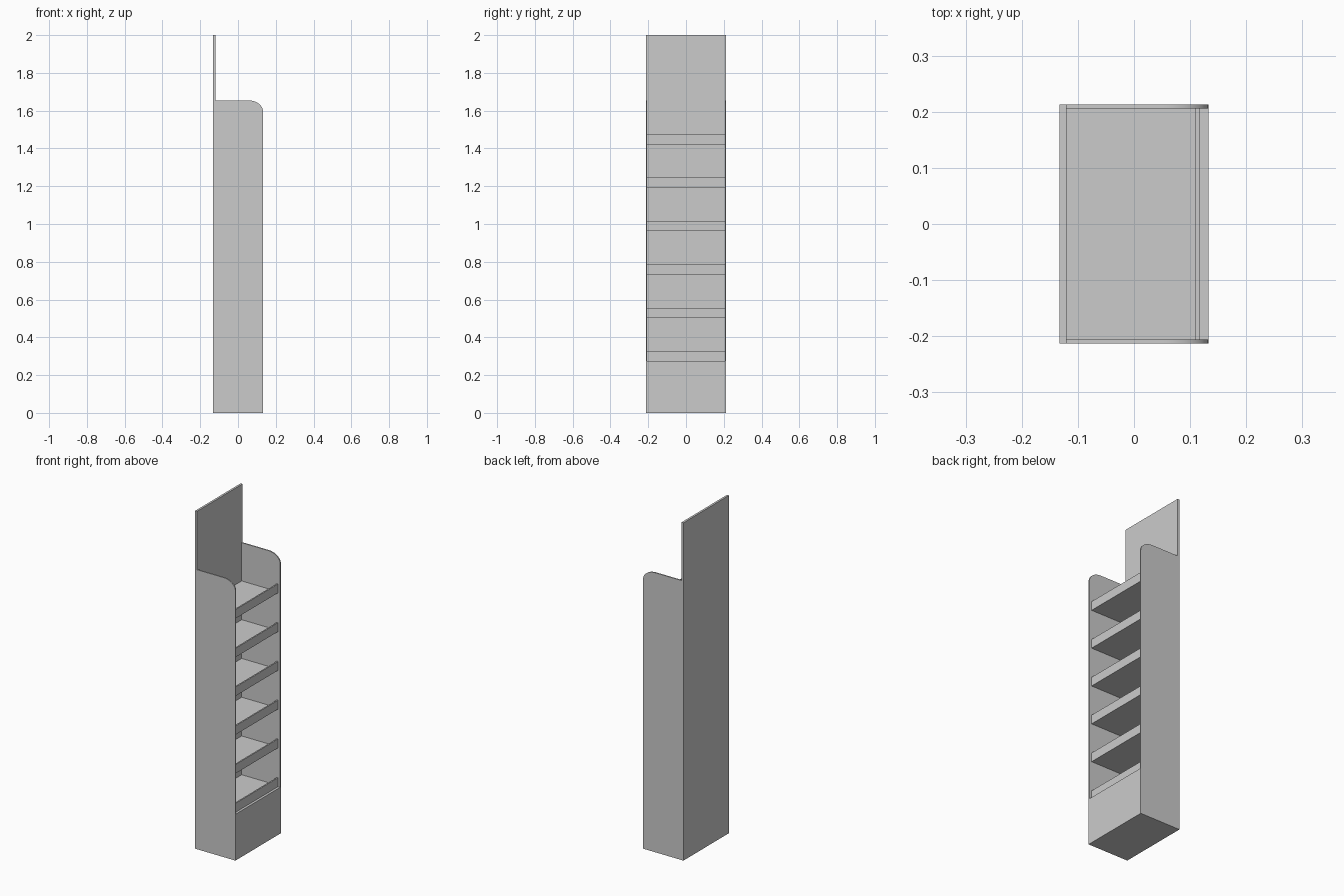
import bpy, bmesh, math

if "Cube" in bpy.data.objects:
    bpy.data.objects.remove(bpy.data.objects["Cube"])

W = 0.213              # half width (y)
T = 0.007              # sheet thickness
BACK, FRONT = -0.1325, 0.1325
BACK_IN = -0.12        # inner face of back panel
INNER = W - T


def prism(name, profile, y0, y1):
    """Extrude a closed x/z profile along y."""
    bm = bmesh.new()
    face = bm.faces.new([bm.verts.new((x, y0, z)) for x, z in profile])
    ext = bmesh.ops.extrude_face_region(bm, geom=[face])
    verts = [v for v in ext["geom"] if isinstance(v, bmesh.types.BMVert)]
    bmesh.ops.translate(bm, verts=verts, vec=(0, y1 - y0, 0))
    bmesh.ops.recalc_face_normals(bm, faces=bm.faces)
    mesh = bpy.data.meshes.new(name)
    bm.to_mesh(mesh)
    bm.free()
    obj = bpy.data.objects.new(name, mesh)
    bpy.context.collection.objects.link(obj)
    return obj


def rect(x0, x1, z0, z1):
    return [(x0, z0), (x1, z0), (x1, z1), (x0, z1)]


# Tall back panel with header
prism("back_panel", rect(BACK, BACK_IN, 0, 2), -W, W)

# Side panels with a rounded top front corner
RX, RZ, TOP, STEPS = 0.08, 0.06, 1.655, 12
side = [(BACK_IN, 0), (FRONT, 0)]
for i in range(STEPS + 1):
    a = math.pi / 2 * i / STEPS
    side.append((FRONT - RX + RX * math.cos(a), TOP - RZ + RZ * math.sin(a)))
side.append((BACK_IN, TOP))
for name, y0 in (("side_panel_left", -W), ("side_panel_right", INNER)):
    obj = prism(name, side, y0, y0 + T)
    bpy.ops.object.select_all(action='DESELECT')
    obj.select_set(True)
    bpy.context.view_layer.objects.active = obj
    bpy.ops.object.shade_smooth_by_angle(angle=math.radians(30))

# Closed base box
prism("base_box", rect(BACK_IN, FRONT, 0, 0.274), -INNER, INNER)

# Six shelves, each a thin floor with an upright front lip
LIP_X, LIP_T, LIP_H = 0.118, 0.008, 0.053
for i in range(6):
    z = 0.274 + i * 0.2295
    shelf = [(BACK_IN, z), (LIP_X, z), (LIP_X, z + LIP_H),
             (LIP_X - LIP_T, z + LIP_H), (LIP_X - LIP_T, z + T), (BACK_IN, z + T)]
    prism(f"shelf_{i + 1}", shelf, -INNER, INNER)
